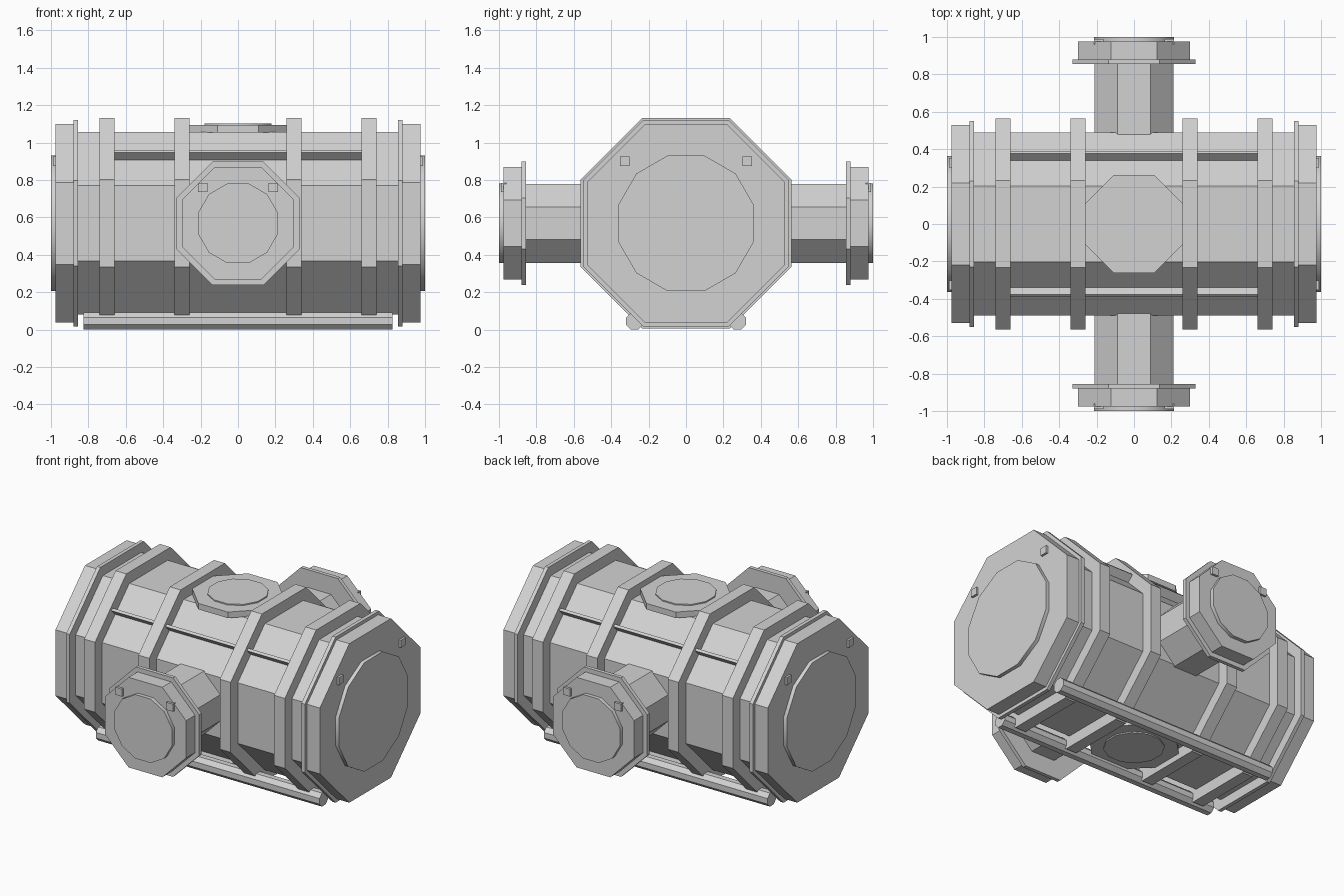
import bpy, bmesh
from math import cos, pi
from mathutils import Matrix, Vector

cube = bpy.data.objects.get("Cube")
if cube:
    bpy.data.objects.remove(cube, do_unlink=True)

GREY = (0.65, 0.65, 0.65, 1)
mat = bpy.data.materials.new("light_grey")
mat.use_nodes = True
mat.diffuse_color = GREY
mat.node_tree.nodes["Principled BSDF"].inputs["Base Color"].default_value = GREY

CZ = 0.568                      # height of the module axis
CENTRE = Vector((0, 0, CZ))
X, Y, Z = Vector((1, 0, 0)), Vector((0, 1, 0)), Vector((0, 0, 1))


def finish(name, bm):
    bmesh.ops.recalc_face_normals(bm, faces=bm.faces)
    mesh = bpy.data.meshes.new(name)
    bm.to_mesh(mesh)
    bm.free()
    mesh.materials.append(mat)
    obj = bpy.data.objects.new(name, mesh)
    bpy.context.collection.objects.link(obj)
    return obj


def prism(name, axis, start, end, apothem, sides=8, origin=CENTRE):
    """Regular prism along an axis, with flat sides facing the main directions."""
    bm = bmesh.new()
    r = apothem / cos(pi / sides)
    turn = axis.to_track_quat('Z', 'Y').to_matrix().to_4x4()
    place = Matrix.Translation(origin + axis * (start + end) / 2)
    bmesh.ops.create_cone(bm, cap_ends=True, segments=sides, radius1=r, radius2=r,
                          depth=end - start,
                          matrix=place @ turn @ Matrix.Rotation(pi / sides, 4, 'Z'))
    return finish(name, bm)


def box(name, centre, size, tilt=0):
    bm = bmesh.new()
    bmesh.ops.create_cube(bm, size=1, matrix=Matrix.Translation(centre)
                          @ Matrix.Rotation(tilt, 4, 'X') @ Matrix.Diagonal((*size, 1)))
    return finish(name, bm)


discs = []


def docking_end(name, axis, side, flange, cap, hatch, lug_out, lug_up):
    """Thin flange, thick cap, round hatch and two lugs at the end of an arm."""
    prism(name + "_flange", axis, 0.855, 0.88, flange)
    prism(name + "_cap", axis, 0.87, 0.975, cap)
    discs.append(prism(name + "_hatch", axis, 0.96, 1.0, hatch, 12))
    for s in (-1, 1):
        size = [0.05 if abs(c) < 0.5 else 0.03 for c in axis]
        box(name + "_lug", CENTRE + axis * 0.975 + side * s * lug_out + Z * lug_up, size)


# Main hull and its hoops
prism("hull", X, -0.87, 0.87, 0.488)
for x in (-0.7, -0.3, 0.3, 0.7):
    prism("hoop", X, x - 0.04, x + 0.04, 0.563)

# Hull ends and side ports
for s in (-1, 1):
    docking_end("hull_end", X * s, Y, 0.552, 0.53, 0.363, 0.327, 0.332)
    prism("port_neck", Y * s, 0.4, 0.87, 0.211)
    docking_end("port", Y * s, X, 0.33, 0.3, 0.213, 0.188, 0.192)

# Top and bottom hatches
for s in (-1, 1):
    prism("hatch_collar", Z * s, 0.485, 0.525, 0.262)
    discs.append(prism("hatch_cover", Z * s, 0.51, 0.533, 0.18, 12))

# Fins along the upper slopes and rails along the lower slopes
for s in (-1, 1):
    out = Vector((0, s, 1)).normalized()
    box("fin", CENTRE + out * 0.513, (1.34, 0.018, 0.06), -s * pi / 4)
    prism("rail", X, -0.825, 0.825, 0.045, 8, Vector((0, s * 0.275, 0.045)))

# Rounded hatch rims
bpy.ops.object.select_all(action='DESELECT')
for d in discs:
    d.select_set(True)
bpy.context.view_layer.objects.active = discs[0]
bpy.ops.object.shade_smooth_by_angle(angle=0.61)
